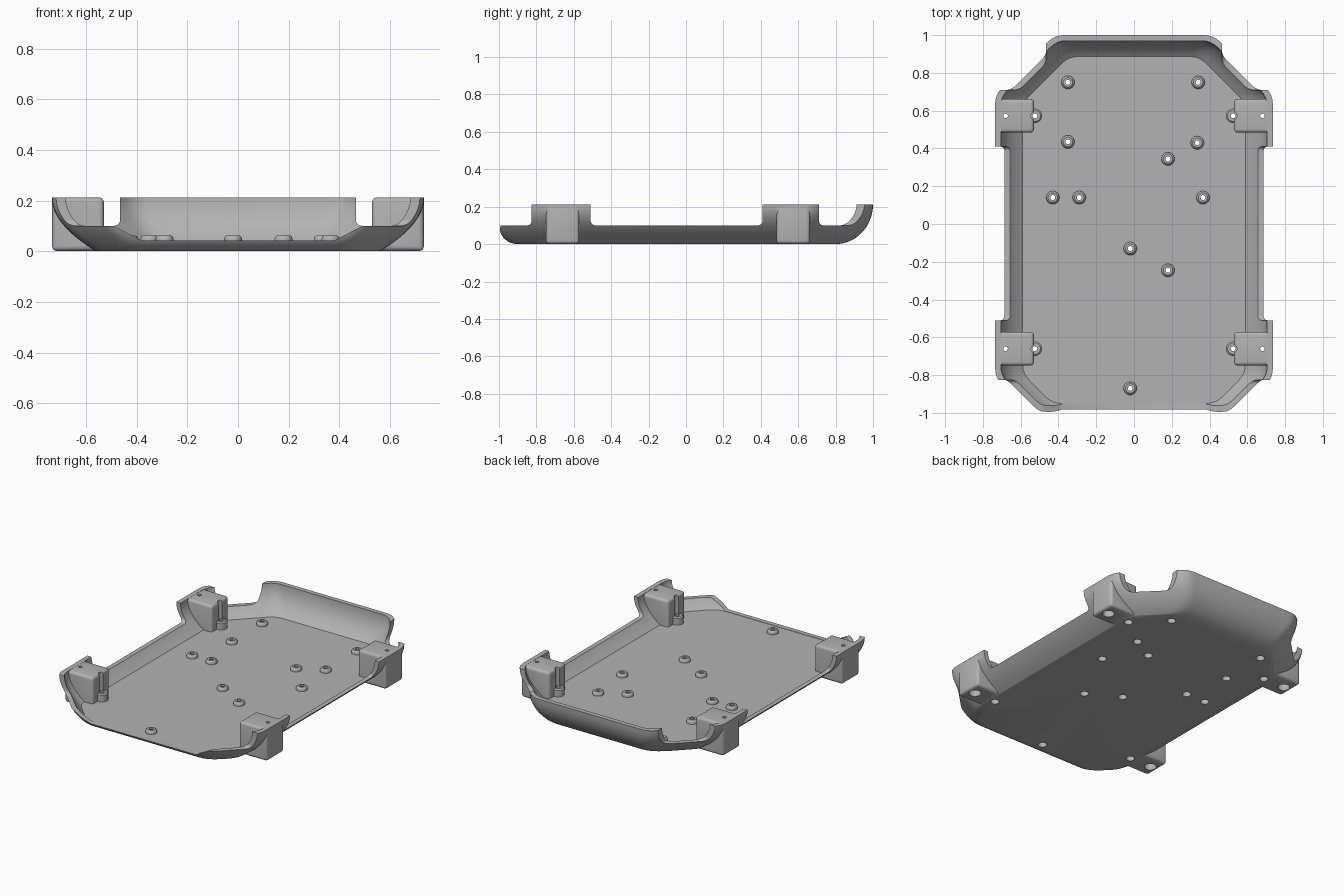
import bpy, bmesh, math
from mathutils import Vector

if "Cube" in bpy.data.objects:
    bpy.data.objects.remove(bpy.data.objects["Cube"])

H = 0.213       # full rim height
FLOOR = 0.04    # top of the floor
LOW = 0.10      # lowered rim

grey = bpy.data.materials.new("plain grey")
grey.use_nodes = True
grey.diffuse_color = (0.45, 0.45, 0.45, 1)
grey.node_tree.nodes["Principled BSDF"].inputs["Base Color"].default_value = grey.diffuse_color


def make(name, bm):
    bmesh.ops.recalc_face_normals(bm, faces=bm.faces)
    mesh = bpy.data.meshes.new(name)
    bm.to_mesh(mesh)
    bm.free()
    mesh.materials.append(grey)
    ob = bpy.data.objects.new(name, mesh)
    bpy.context.collection.objects.link(ob)
    return ob


def loft(name, rings):
    bm = bmesh.new()
    loops = [[bm.verts.new(p) for p in ring] for ring in rings]
    n = len(loops[0])
    for a, b in zip(loops, loops[1:]):
        for i in range(n):
            j = (i + 1) % n
            bm.faces.new((a[i], a[j], b[j], b[i]))
    bm.faces.new(loops[0])
    bm.faces.new(loops[-1])
    return make(name, bm)


def turned(name, x, y, profile, n=28):
    ring = [(math.cos(k * math.tau / n), math.sin(k * math.tau / n)) for k in range(n)]
    return loft(name, [[(x + r * c, y + r * s, z) for c, s in ring] for r, z in profile])


def box(name, x0, x1, y0, y1, z0, z1, bevel):
    bm = bmesh.new()
    bmesh.ops.create_cube(bm, size=1)
    for v in bm.verts:
        v.co = ((x0, x1)[v.co.x > 0], (y0, y1)[v.co.y > 0], (z0, z1)[v.co.z > 0])
    bmesh.ops.bevel(bm, geom=bm.edges[:], offset=bevel, segments=4,
                    profile=0.5, affect='EDGES')
    return make(name, bm)


def combine(target, tool, operation):
    mod = target.modifiers.new("combine", 'BOOLEAN')
    mod.operation = operation
    mod.solver = 'EXACT'
    mod.object = tool
    bpy.context.view_layer.objects.active = target
    bpy.ops.object.modifier_apply(modifier=mod.name)
    bpy.data.objects.remove(tool)


def contour(z, inset=0.0):
    """Eight-sided outline of the shell at height z, with softened corners."""
    t = min(z / H, 1)
    u = min(z / LOW, 1)
    bowl = t * (2 - t)
    a = 0.56 + 0.175 * bowl - inset
    back = 0.80 + 0.20 * math.sqrt(1 - (1 - t) ** 2) - inset
    front = 0.90 + 0.10 * math.sqrt(1 - (1 - u) ** 2) - inset
    sb = 1.20 + 0.22 * bowl - inset * 1.41
    sf = 1.36 + 0.19 * bowl - inset * 1.41
    half = [(sf - front, -front), (a, a - sf), (a, sb - a), (sb - back, back)]
    pts = [Vector(p) for p in half + [(-x, y) for x, y in reversed(half)]]
    out = []
    for i, p in enumerate(pts):
        d0 = (pts[i - 1] - p).normalized() * 0.05
        d1 = (pts[(i + 1) % len(pts)] - p).normalized() * 0.05
        for k in range(5):
            s = k / 4
            q = p + d0 * (1 - s) ** 2 + d1 * s ** 2
            out.append((q.x, q.y, z))
    return out


# Curved tray shell
N = 14
tray = loft("tray", [contour(H * (i / N) ** 1.7) for i in range(N + 1)])
inner = [contour(FLOOR + (H - FLOOR) * i / N, 0.03) for i in range(N + 1)]
inner.append([(x, y, 0.3) for x, y, z in inner[-1]])
combine(tray, loft("hollow", inner), 'DIFFERENCE')

# Lowered rims along the sides, back corners and front
for x0, x1 in ((0.5, 1.0), (-1.0, -0.5)):
    combine(tray, box("side_cut", x0, x1, -0.51, 0.41, LOW, 0.5, 0.025), 'DIFFERENCE')
for x0, x1 in ((0.465, 1.0), (-1.0, -0.465)):
    combine(tray, box("corner_cut", x0, x1, 0.71, 1.2, LOW, 0.5, 0.025), 'DIFFERENCE')
combine(tray, box("front_cut", -1.2, 1.2, -1.4, -0.825, LOW, 0.5, 0.025), 'DIFFERENCE')
lip = [(-0.38, 0.042), (0.38, 0.042), (0.52, 0.115), (0.52, 0.3), (-0.52, 0.3), (-0.52, 0.115)]
combine(tray, loft("lip_cut", [[(x, y, z) for x, z in lip] for y in (-1.2, -0.9)]), 'DIFFERENCE')

# Corner blocks with tall screw bosses beside them
corners = [(s, y) for s in (-1, 1) for y in (-0.66, 0.573)]
for s, y in corners:
    x0, x1 = sorted((s * 0.53, s * 0.734))
    combine(tray, box("corner_block", x0, x1, y - 0.089, y + 0.089, 0.001, H - 0.001, 0.018), 'UNION')
    combine(tray, turned("tall_boss", s * 0.525, y,
            [(0.038, 0.02), (0.038, 0.082), (0.03, 0.09)]), 'UNION')
for s, y in corners:
    combine(tray, turned("block_hole", s * 0.68, y,
            [(0.036, -0.05), (0.036, 0.15), (0.012, 0.15), (0.012, 0.3)]), 'DIFFERENCE')
    combine(tray, turned("boss_hole", s * 0.525, y,
            [(0.026, -0.05), (0.026, 0.05), (0.013, 0.05), (0.013, 0.088),
             (0.02, 0.088), (0.02, 0.3)]), 'DIFFERENCE')

# Low screw bosses on the floor
spots = [(-0.35, 0.75), (0.34, 0.75), (-0.35, 0.435), (0.335, 0.43), (0.18, 0.345),
         (-0.43, 0.14), (-0.29, 0.14), (0.365, 0.14), (-0.02, -0.13), (0.18, -0.245),
         (-0.02, -0.87)]
for x, y in spots:
    combine(tray, turned("floor_boss", x, y,
            [(0.035, 0.02), (0.035, 0.05), (0.032, 0.058), (0.025, 0.063)]), 'UNION')
    combine(tray, turned("floor_hole", x, y,
            [(0.026, -0.05), (0.026, 0.03), (0.013, 0.03), (0.013, 0.2)]), 'DIFFERENCE')

# Smooth shading with crisp edges
bpy.ops.object.select_all(action='DESELECT')
tray.select_set(True)
bpy.context.view_layer.objects.active = tray
bpy.ops.object.shade_smooth_by_angle(angle=math.radians(35))
